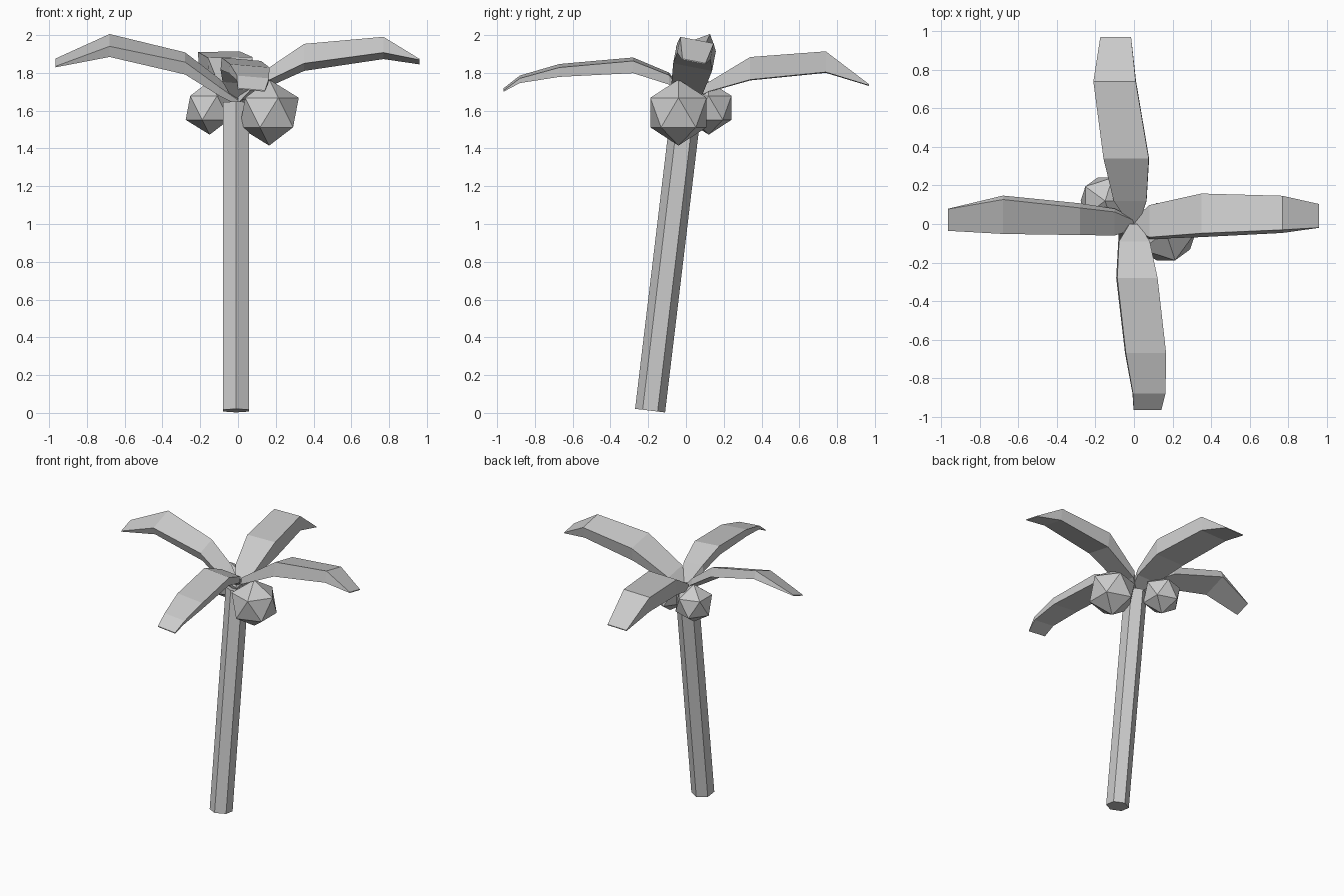
import bpy, bmesh
from math import radians, cos, sin
from mathutils import Vector, Matrix

if "Cube" in bpy.data.objects:
    bpy.data.objects.remove(bpy.data.objects["Cube"])


def add_object(name, bm):
    bmesh.ops.recalc_face_normals(bm, faces=bm.faces)
    mesh = bpy.data.meshes.new(name)
    bm.to_mesh(mesh)
    bm.free()
    obj = bpy.data.objects.new(name, mesh)
    bpy.context.collection.objects.link(obj)
    return obj


def trunk(bottom, top, radius):
    axis = top - bottom
    bm = bmesh.new()
    bmesh.ops.create_cone(bm, cap_ends=True, segments=6, radius1=radius,
                          radius2=radius, depth=axis.length)
    # point a corner to the front, then lean the trunk
    spin = 0 if any(abs(v.co.x) < 1e-4 for v in bm.verts) else radians(30)
    turn = Vector((0, 0, 1)).rotation_difference(axis).to_matrix().to_4x4()
    bm.transform(Matrix.Translation((top + bottom) / 2) @ turn
                 @ Matrix.Rotation(spin, 4, 'Z'))
    add_object("trunk", bm)


def coconut(name, centre, radius):
    bm = bmesh.new()
    bmesh.ops.create_icosphere(bm, subdivisions=1, radius=radius,
                               matrix=Matrix.Translation(centre))
    add_object(name, bm)


def frond(name, heading, roll, stations):
    """Stations: distance out, sideways shift, height, width, thickness."""
    bm = bmesh.new()
    c, s = cos(radians(roll)), sin(radians(roll))
    rings = []
    for out, side, z, w, t in stations:
        ring = []
        for u, v in ((-1, -1), (1, -1), (1, 1), (-1, 1)):
            a, b = u * w / 2, v * t / 2
            ring.append(bm.verts.new((out, side + a * c - b * s,
                                      z + a * s + b * c)))
        rings.append(ring)
    for r0, r1 in zip(rings, rings[1:]):
        for i in range(4):
            j = (i + 1) % 4
            bm.faces.new((r0[i], r0[j], r1[j], r1[i]))
    bm.faces.new(rings[0])
    bm.faces.new(rings[-1])
    bm.transform(Matrix.Rotation(radians(heading), 4, 'Z'))
    add_object(name, bm)


# Leaning six-sided trunk
trunk(Vector((-0.01, -0.19, 0.012)), Vector((-0.01, 0.005, 1.64)), 0.08)

# Coconuts
coconut("large_coconut", (0.165, -0.04, 1.59), 0.175)
coconut("small_coconut", (-0.15, 0.12, 1.615), 0.142)

# Four drooping fronds
frond("right_frond", 0, -11, [
    (0.00, 0.00, 1.65, 0.05, 0.03), (0.08, 0.01, 1.73, 0.17, 0.05),
    (0.35, 0.045, 1.882, 0.21, 0.105), (0.77, 0.05, 1.932, 0.18, 0.085),
    (0.96, 0.042, 1.86, 0.125, 0.006)])
frond("back_frond", 90, -1, [
    (0.00, 0.00, 1.65, 0.05, 0.03), (0.12, 0.02, 1.725, 0.17, 0.05),
    (0.34, 0.04, 1.822, 0.235, 0.12), (0.74, 0.10, 1.857, 0.22, 0.11),
    (0.97, 0.095, 1.735, 0.16, 0.006)])
frond("left_frond", 180, -20, [
    (0.00, 0.00, 1.65, 0.05, 0.03), (0.10, -0.01, 1.725, 0.13, 0.05),
    (0.28, -0.025, 1.85, 0.15, 0.07), (0.68, -0.048, 1.945, 0.19, 0.06),
    (0.965, -0.022, 1.853, 0.12, 0.006)])
frond("front_frond", 270, -5, [
    (0.00, 0.00, 1.67, 0.05, 0.03), (0.09, 0.00, 1.77, 0.16, 0.05),
    (0.28, 0.015, 1.84, 0.21, 0.065), (0.67, 0.06, 1.813, 0.21, 0.05),
    (0.88, 0.078, 1.766, 0.17, 0.025), (0.965, 0.07, 1.71, 0.145, 0.006)])
